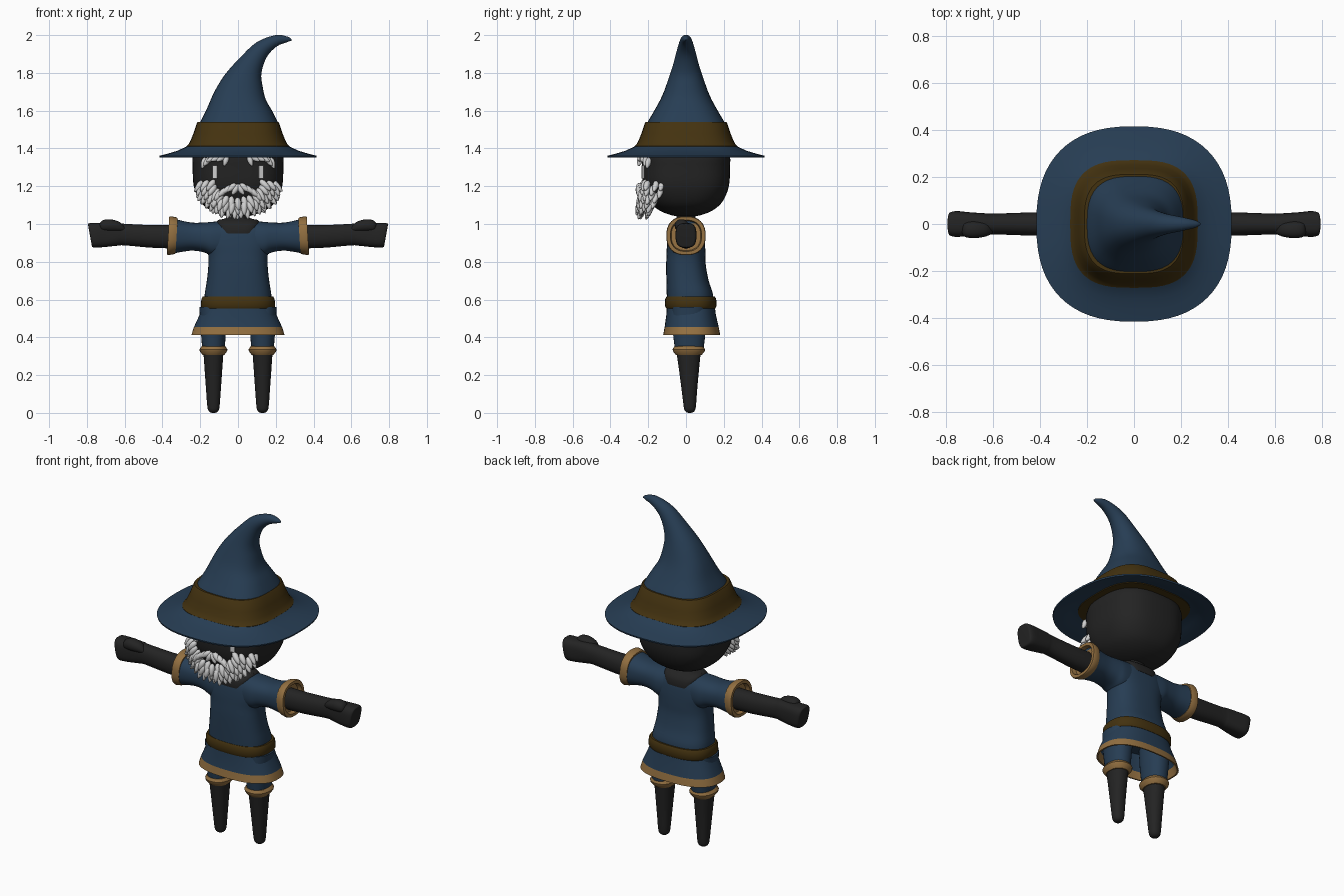
import bpy, bmesh, math, random
from mathutils import Vector, Matrix

random.seed(4)

def material(name, rgb):
    m = bpy.data.materials.new(name)
    m.diffuse_color = (*rgb, 1)
    return m

BLUE = material("blue cloth", (0.020, 0.047, 0.088))
BROWN = material("brown leather", (0.057, 0.032, 0.005))
TAN = material("tan trim", (0.29, 0.16, 0.052))
DARK = material("dark skin", (0.017, 0.017, 0.017))
HAIR = material("grey white hair", (0.62, 0.62, 0.62))

def finish(bm, name, mats, rule=None, angle=40):
    bmesh.ops.recalc_face_normals(bm, faces=bm.faces)
    if rule:
        for f in bm.faces:
            f.material_index = rule(f.calc_center_median())
    me = bpy.data.meshes.new(name)
    bm.to_mesh(me)
    bm.free()
    ob = bpy.data.objects.new(name, me)
    bpy.context.collection.objects.link(ob)
    for m in mats:
        me.materials.append(m)
    bpy.ops.object.select_all(action='DESELECT')
    ob.select_set(True)
    bpy.context.view_layer.objects.active = ob
    bpy.ops.object.shade_smooth_by_angle(angle=math.radians(angle))
    return ob

# Rings are flat lists: centre, U half axis, V half axis, superellipse power
def zring(z, rx, ry=None, cy=0, p=2.4, cx=0):
    return [cx, cy, z, rx, 0, 0, 0, rx if ry is None else ry, 0, p]

def xring(x, cz, hz, hy, p=2.4, cy=0, lean=0):
    return [x, cy, cz, 0, hy, 0, lean, 0, hz, p]

def smooth_rings(rings, sub):
    out = []
    for i in range(len(rings) - 1):
        a, b = rings[max(i - 1, 0)], rings[i]
        c, d = rings[i + 1], rings[min(i + 2, len(rings) - 1)]
        for k in range(sub):
            t = k / sub
            out.append([0.5 * (2*q + (r-p)*t + (2*p-5*q+4*r-s)*t*t + (3*q-p-3*r+s)*t**3)
                        for p, q, r, s in zip(a, b, c, d)])
    return out + [rings[-1]]

def loft(name, rings, mats, sub=4, n=40, rule=None, angle=40):
    bm = bmesh.new()
    loops = []
    for r in smooth_rings(rings, sub):
        C, U, V, p = Vector(r[:3]), Vector(r[3:6]), Vector(r[6:9]), r[9]
        loop = []
        for i in range(n):
            t = 2 * math.pi * i / n
            c, s = math.cos(t), math.sin(t)
            loop.append(bm.verts.new(C + U * math.copysign(abs(c) ** (2/p), c)
                                     + V * math.copysign(abs(s) ** (2/p), s)))
        loops.append(loop)
    for a, b in zip(loops, loops[1:]):
        for i in range(n):
            j = (i + 1) % n
            bm.faces.new((a[i], a[j], b[j], b[i]))
    bm.faces.new(loops[0])
    bm.faces.new(loops[-1])
    return finish(bm, name, mats, rule, angle)

# Hat cone: left and right outline points plus depth
cone = [(-.215, 1.50, .225, 1.50, .22, 2.9), (-.2, 1.54, .21, 1.54, .203, 2.8),
        (-.165, 1.61, .18, 1.60, .165, 2.6), (-.125, 1.70, .147, 1.66, .125, 2.4),
        (-.07, 1.79, .13, 1.73, .095, 2.2), (.01, 1.88, .124, 1.80, .068, 2.1),
        (.10, 1.963, .153, 1.885, .046, 2), (.20, 2.0, .205, 1.94, .03, 2),
        (.262, 1.992, .258, 1.962, .016, 2), (.284, 1.978, .282, 1.970, .004, 2)]
loft("hat_cone", [[(a+c)/2, 0, (b+d)/2, (c-a)/2, 0, (d-b)/2, 0, y, 0, p]
                  for a, b, c, d, y, p in cone], [BLUE])
loft("hat_band", [zring(z, r, p=3) for z, r in
                  [(1.385, .272), (1.412, .272), (1.422, .262), (1.44, .252), (1.48, .236),
                   (1.535, .217), (1.54, .212), (1.54, .19)]], [BROWN], sub=1, n=56)
loft("hat_brim", [zring(z, r, p=p) for z, r, p in
                  [(1.43, .25, 3), (1.409, .275, 2.9), (1.388, .32, 2.7), (1.373, .37, 2.5),
                   (1.361, .416, 2.45), (1.352, .414, 2.45), (1.360, .37, 2.5),
                   (1.372, .32, 2.7), (1.39, .272, 2.9)]], [BLUE], sub=1, n=64)

# Head and neck
loft("head", [zring(z, r, r * .97, p=p) for z, r, p in
              [(1.037, .02, 2), (1.048, .085, 2.1), (1.075, .15, 2.3), (1.12, .2, 2.5),
               (1.2, .234, 2.7), (1.3, .24, 2.7), (1.37, .237, 2.7), (1.44, .19, 2.6),
               (1.46, .02, 2.4)]], [DARK])
loft("neck", [zring(.95, .101, .096, 0, 3.4), zring(.968, .102, .096, 0, 3.4),
              zring(1.0, .114, .088, 0, 3), zring(1.022, .105, .062, 0, 2.6),
              zring(1.032, .06, .05), zring(1.08, .05, .05)], [DARK], sub=2)

# Tunic
loft("tunic_body", [zring(*r) for r in
                    [(.57, .178, .122, .022, 2.6), (.63, .176, .122, .02, 2.6),
                     (.70, .165, .112, .008, 2.6), (.78, .157, .105, 0, 2.6),
                     (.84, .158, .103, 0, 2.6), (.90, .172, .1, 0, 2.7),
                     (.96, .17, .092, 0, 2.7), (.995, .145, .075, 0, 2.6),
                     (1.015, .09, .05, 0, 2.4)]], [BLUE])
loft("tunic_skirt", [zring(*r, 2.5) for r in
                     [(.58, .182, .125, .025), (.52, .203, .131, .027), (.455, .233, .143, .03),
                      (.412, .247, .151, .03), (.412, .238, .143, .03), (.455, .222, .134, .03),
                      (.55, .17, .11, .025)]], [BLUE, TAN], sub=1, n=56,
     rule=lambda c: int(c.z < .45))
loft("belt", [zring(*r, 2.6) for r in
              [(.553, .178, .12, .025), (.553, .19, .13, .025), (.565, .197, .136, .025),
               (.603, .194, .135, .025), (.615, .187, .128, .025), (.615, .17, .11, .025)]],
     [BROWN], sub=1, n=48)

for s, side in ((1, "left"), (-1, "right")):
    # Sleeve, cuff, arm and thumb
    loft(side + "_sleeve", [xring(s * x, cz, hz, hy, 2.4) for x, cz, hz, hy in
                            [(.09, .92, .095, .09), (.14, .921, .09, .093), (.18, .929, .079, .088),
                             (.24, .933, .074, .084), (.3, .935, .083, .09),
                             (.34, .937, .093, .096)]], [BLUE])
    loft(side + "_cuff", [xring(s * x, .938, hz, hy, 2.4, lean=-s * .006) for x, hz, hy in
                          [(.325, .08, .08), (.325, .094, .097), (.335, .098, .1),
                           (.362, .103, .104), (.37, .1, .101), (.37, .083, .083),
                           (.345, .078, .078)]], [TAN], sub=1)
    loft(side + "_arm", [xring(s * x, cz, hz, hy, p, lean=s * l) for x, cz, hz, hy, p, l in
                         [(.3, .932, .062, .052, 2.2, 0), (.45, .934, .06, .049, 2.2, 0),
                          (.6, .944, .057, .044, 2.3, 0), (.64, .945, .06, .046, 2.5, 0),
                          (.7, .942, .063, .05, 3, .003), (.755, .94, .065, .055, 3, .008),
                          (.78, .94, .063, .05, 3, .011), (.784, .94, .055, .038, 3, .01)]],
         [DARK], n=32)
    loft(side + "_thumb", [xring(s * x, cz, h, h * 1.1, 2.2, cy=-.024) for x, cz, h in
                           [(.60, .972, .012), (.63, .986, .026), (.68, .992, .033),
                            (.72, .99, .028), (.735, .985, .01)]], [DARK], n=20)
    # Shorts, hem and leg
    cx = s * .13
    loft(side + "_shorts", [zring(z, rx, ry, .017, 2.2, cx) for z, rx, ry in
                            [(.56, .075, .09), (.45, .068, .088), (.345, .06, .077)]],
         [BLUE], n=28)
    loft(side + "_shorts_hem", [zring(z, rx, ry, .015, 2.2, cx) for z, rx, ry in
                                [(.355, .055, .066), (.352, .064, .077), (.336, .074, .086),
                                 (.326, .072, .084), (.306, .057, .068), (.306, .05, .06)]],
         [TAN], sub=1, n=28)
    loft(side + "_leg", [zring(z, rx, ry, cy, 2.2, cx) for z, rx, ry, cy in
                         [(.32, .053, .064, .014), (.22, .046, .052, .016), (.12, .039, .041, .018),
                          (.04, .033, .033, .02), (.015, .028, .028, .02), (.003, .017, .017, .02),
                          (0, .005, .005, .02)]], [DARK], n=28)

# Hair: tapered locks laid over the front of the head
def face_y(x):
    return -.233 * max(0, 1 - abs(x / .245) ** 2.7) ** (1 / 2.7)

def lock(bm, pos, direction, length, width):
    rot = Vector(direction).normalized().to_track_quat('Z', 'Y').to_matrix().to_4x4()
    vs = bmesh.ops.create_icosphere(bm, subdivisions=2, radius=1)['verts']
    for v in vs:
        k = 1 - .3 * v.co.z
        v.co = Vector((v.co.x * width * k, v.co.y * width * k, v.co.z * length))
    bmesh.ops.transform(bm, matrix=Matrix.Translation(pos) @ rot, verts=vs)

bm = bmesh.new()
for radius, count, out in ((.70, 13, .012), (.86, 17, .016), (1.0, 20, .006), (1.0, 15, -.03)):
    for i in range(count):
        t = math.pi * (1.03 + .94 * i / (count - 1))
        c, q = math.cos(t), math.sin(t)
        x, z = .208 * radius * c, 1.215 + .155 * radius * q
        j = random.uniform(-.12, .12)
        lock(bm, (x, face_y(x) - out + random.uniform(-.006, .006), z),
             (.55 * c + j, -.22, -.75 + j), random.uniform(.034, .043), .0165)
finish(bm, "beard", [HAIR], angle=180)

bm = bmesh.new()
for s in (1, -1):
    for x, z, dx, dz in ((.014, 1.182, .5, -.8), (.035, 1.192, .7, -.6), (.058, 1.182, .8, -.6),
                         (.082, 1.167, .8, -.7), (.105, 1.15, .6, -.8)):
        lock(bm, (s * x, face_y(x) - .018, z), (s * dx, -.2, dz), .034, .016)
finish(bm, "moustache", [HAIR], angle=180)

bm = bmesh.new()
for s in (1, -1):
    for x, z, dx, dz in ((.065, 1.335, .3, -.9), (.088, 1.348, .8, -.5), (.115, 1.347, .9, -.4),
                         (.14, 1.345, .9, -.5), (.163, 1.332, .6, -.8), (.182, 1.322, .3, -.9)):
        lock(bm, (s * x, face_y(x) - .014, z), (s * dx, -.2, dz), .032, .015)
finish(bm, "eyebrows", [HAIR], angle=180)

# Eye glints
bm = bmesh.new()
for s in (1, -1):
    bmesh.ops.create_cube(bm, size=1, matrix=Matrix.Translation((s * .122, face_y(.122) - .008, 1.275))
                          @ Matrix.Rotation(s * .25, 4, 'Z') @ Matrix.Diagonal((.026, .009, .07, 1)))
finish(bm, "eyes", [HAIR])
